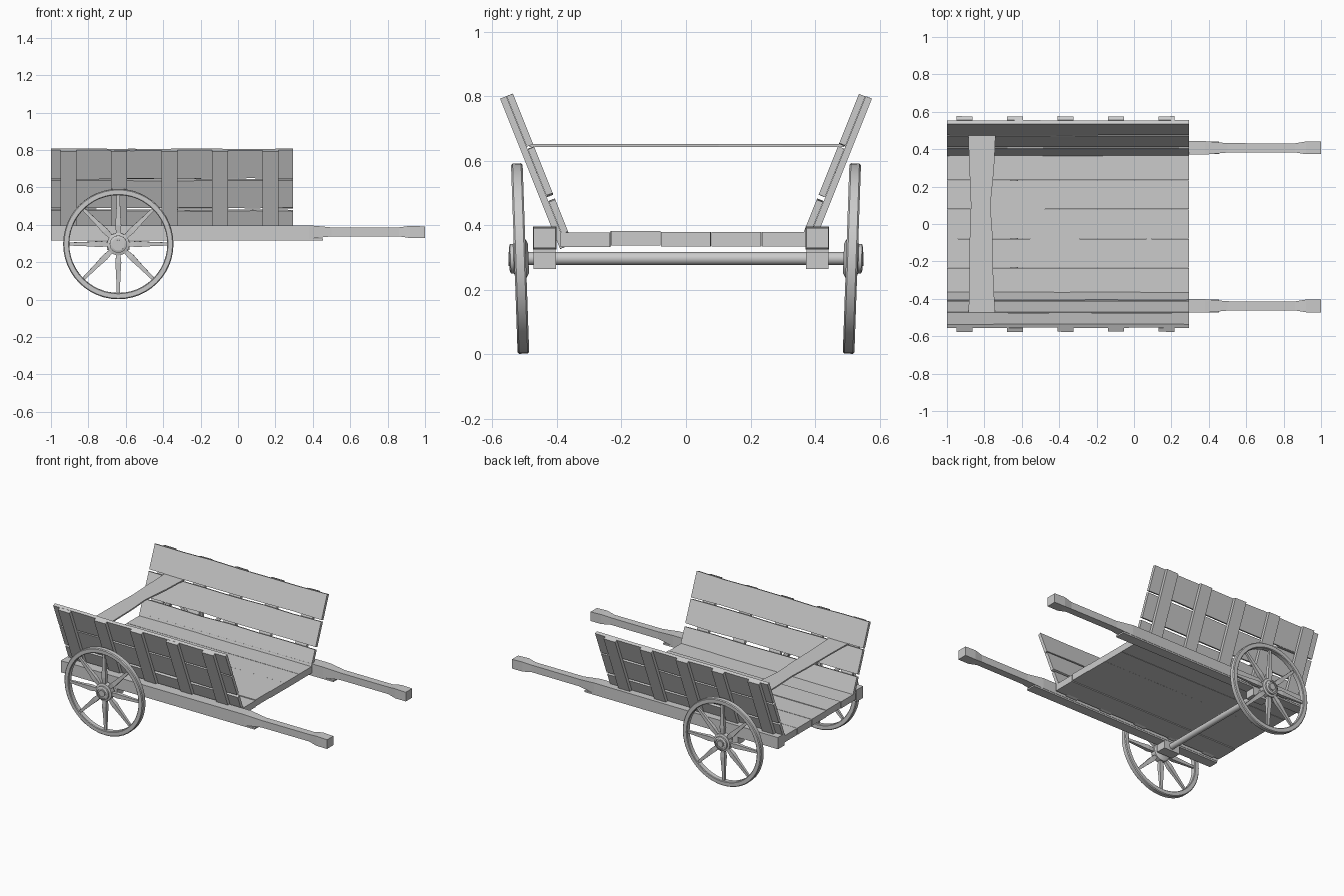
import bpy, bmesh, math, random
from mathutils import Matrix, Vector

random.seed(4)
cube = bpy.data.objects.get("Cube")
if cube:
    bpy.data.objects.remove(cube, do_unlink=True)

GREY = (0.6, 0.6, 0.6, 1)
wood = bpy.data.materials.new("grey_wood")
wood.use_nodes = True
wood.diffuse_color = GREY
wood.node_tree.nodes["Principled BSDF"].inputs["Base Color"].default_value = GREY


def finish(name, bm, matrix=None, smooth=False):
    if matrix:
        bm.transform(matrix)
    bmesh.ops.recalc_face_normals(bm, faces=bm.faces)
    mesh = bpy.data.meshes.new(name)
    bm.to_mesh(mesh)
    bm.free()
    ob = bpy.data.objects.new(name, mesh)
    bpy.context.collection.objects.link(ob)
    mesh.materials.append(wood)
    if smooth:
        bpy.ops.object.select_all(action='DESELECT')
        ob.select_set(True)
        bpy.context.view_layer.objects.active = ob
        bpy.ops.object.shade_smooth_by_angle(angle=math.radians(40))
    return ob


def loft(name, sections, matrix=None):
    """Beam along x from (x, y0, y1, z0, z1) sections."""
    bm = bmesh.new()
    rings = [[bm.verts.new((x, y, z)) for y, z in ((a, c), (b, c), (b, d), (a, d))]
             for x, a, b, c, d in sections]
    for r, s in zip(rings, rings[1:]):
        for i in range(4):
            j = (i + 1) % 4
            bm.faces.new((r[i], r[j], s[j], s[i]))
    bm.faces.new(rings[0])
    bm.faces.new(rings[-1])
    return finish(name, bm, matrix)


def plank(name, x0, x1, y0, y1, z0, z1, matrix=None, wobble=0.003, steps=6):
    """Roughly sawn board with slightly uneven long edges."""
    def j():
        return random.uniform(-wobble, wobble)
    loft(name, [(x0 + (x1 - x0) * i / steps, y0 + j(), y1 + j(), z0, z1)
                for i in range(steps + 1)], matrix)


def lathe(name, profile, matrix, closed=False, segments=40):
    """Turn (radius, y) points about the y axis."""
    bm = bmesh.new()
    rings = []
    for k in range(segments):
        a = 2 * math.pi * k / segments
        rings.append([bm.verts.new((r * math.cos(a), y, r * math.sin(a))) for r, y in profile])
    n = len(profile)
    for k in range(segments):
        r, s = rings[k], rings[(k + 1) % segments]
        for i in range(n if closed else n - 1):
            j = (i + 1) % n
            bm.faces.new((r[i], r[j], s[j], s[i]))
    if not closed:
        bm.faces.new([r[0] for r in rings])
        bm.faces.new([r[-1] for r in rings])
    finish(name, bm, matrix, smooth=True)


BACK, FRONT = -1.0, 0.295
AXLE_X, AXLE_Z = -0.64, 0.297

# Floor boards
for i in range(5):
    y = -0.39 + 0.156 * i
    rise = random.uniform(-0.003, 0.003)
    plank(f"floor_board_{i}", BACK, FRONT, y + 0.001, y + 0.155,
          0.335 + rise, 0.38 + rise, wobble=0.0005)

# Sloping sides: local y runs up the slope, local z points outward
lean = math.radians(21.8)
up = Vector((0, math.sin(lean), math.cos(lean)))
out = Vector((0, math.cos(lean), -math.sin(lean)))
slope = Matrix.Translation((0, 0.357, 0.36)) @ Matrix(
    ((1, 0, 0, 0), (0, up.y, out.y, 0), (0, up.z, out.z, 0), (0, 0, 0, 1)))
for side, sign in (("left", 1), ("right", -1)):
    m = Matrix.Scale(sign, 4, (0, 1, 0)) @ slope
    for part, lo, hi in (("lower", 0.02, 0.13), ("middle", 0.148, 0.304), ("upper", 0.317, 0.48)):
        plank(f"{side}_{part}_side_board", BACK, FRONT, lo, hi, 0, 0.021, m)
    for i in range(5):
        x = -0.95 + 0.27 * i
        plank(f"{side}_batten_{i}", x, x + 0.086, -0.018, 0.482, 0.022, 0.043, m, 0.001, 1)

# Cross board resting between the sides, narrower in the middle
turn = Matrix.Rotation(math.pi / 2, 4, 'Z')
loft("cross_board", [(y, -b, -a, 0.643, 0.652) for y, a, b in (
    (-0.485, -0.885, -0.742), (-0.3, -0.88, -0.752), (-0.05, -0.878, -0.757),
    (0.1, -0.872, -0.768), (0.3, -0.88, -0.748), (0.49, -0.887, -0.74))], turn)

# Shafts with shaped handles, under-strips and axle blocks
for side, y in (("left", 0.407), ("right", -0.438)):
    loft(f"{side}_shaft", [(x, y - w, y + w, a, b) for x, w, a, b in (
        (BACK, 0.036, 0.325, 0.395), (0.38, 0.036, 0.325, 0.397), (0.5, 0.025, 0.338, 0.386),
        (0.86, 0.024, 0.338, 0.386), (0.92, 0.034, 0.329, 0.394), (1.0, 0.034, 0.329, 0.391))])
    loft(f"{side}_shaft_strip", [(x, y - 0.034, y + 0.034, 0.315, 0.326) for x in (BACK, 0.455)])
    loft(f"{side}_axle_block", [(x, y - 0.035, y + 0.035, 0.265, 0.316)
                                for x in (AXLE_X - 0.06, AXLE_X + 0.06)])

# Axle
lathe("axle", [(0.02, -0.5), (0.02, 0.5)], Matrix.Translation((AXLE_X, 0, AXLE_Z)), segments=20)

# Wheels, leaning slightly outward at the top
for side, sign in (("left", 1), ("right", -1)):
    m = (Matrix.Scale(sign, 4, (0, 1, 0)) @ Matrix.Translation((AXLE_X, 0.514, AXLE_Z))
         @ Matrix.Rotation(math.radians(-2), 4, 'X'))
    lathe(f"{side}_wheel_rim", [(0.262, -0.014), (0.266, -0.018), (0.29, -0.018), (0.295, -0.013),
                                (0.295, 0.013), (0.29, 0.018), (0.266, 0.018), (0.262, 0.014)],
          m, closed=True, segments=48)
    lathe(f"{side}_wheel_hub", [(0.045, -0.026), (0.06, -0.018), (0.06, 0.016), (0.046, 0.02),
                                (0.046, 0.03), (0.034, 0.034), (0.034, 0.028), (0.022, 0.028),
                                (0.022, 0.036)], m, segments=24)
    for k in range(8):
        spin = m @ Matrix.Rotation(k * math.pi / 4, 4, 'Y')
        loft(f"{side}_spoke_{k}", [(x, -w * 0.8, w * 0.8, -w, w) for x, w in (
            (0.04, 0.010), (0.1, 0.016), (0.16, 0.012), (0.268, 0.008))], spin)
